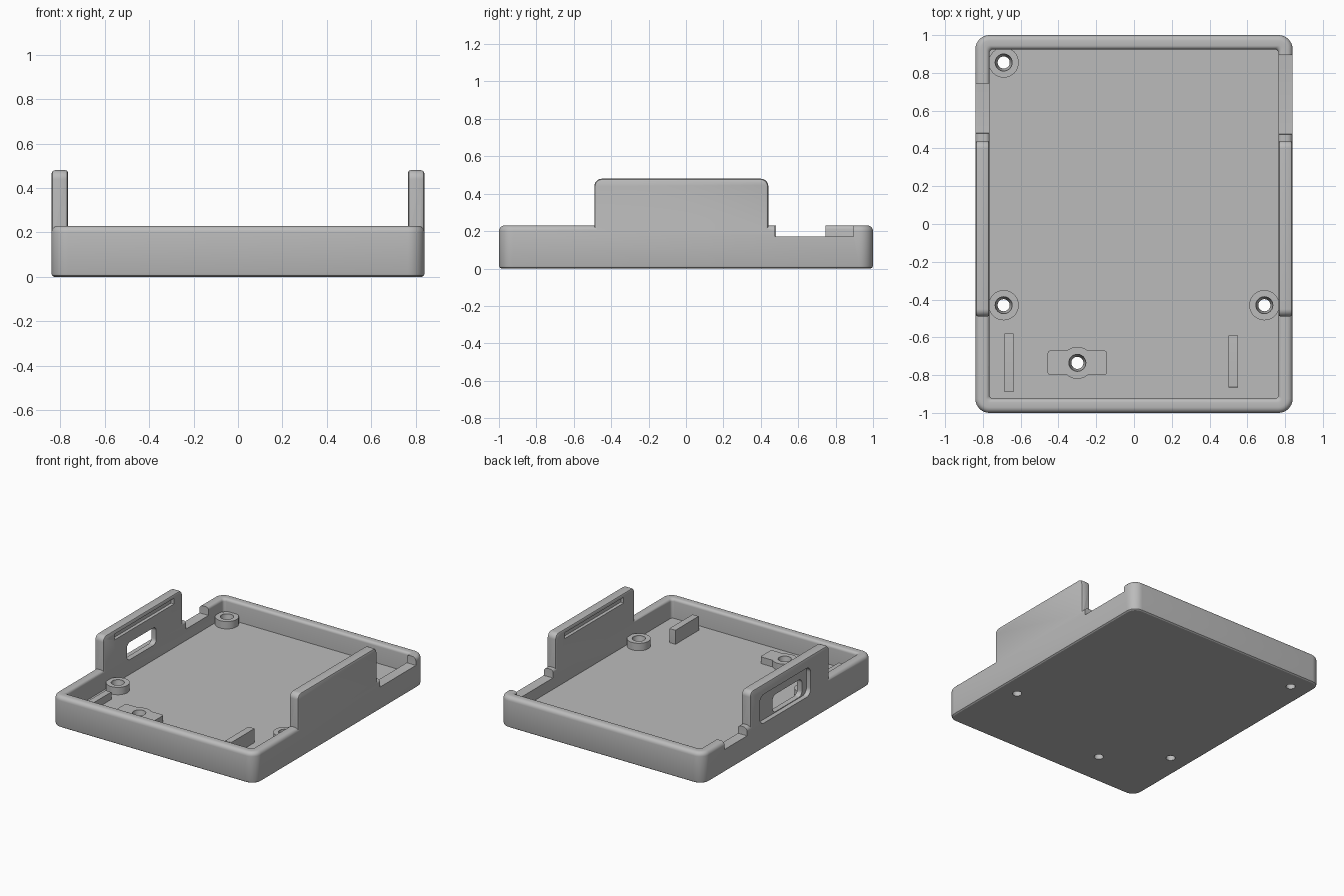
import bpy, bmesh, math

cube = bpy.data.objects.get("Cube")
if cube:
    bpy.data.objects.remove(cube, do_unlink=True)

GREY = (0.5, 0.5, 0.5, 1)
grey = bpy.data.materials.new("plain grey")
grey.use_nodes = True
grey.diffuse_color = GREY
grey.node_tree.nodes["Principled BSDF"].inputs["Base Color"].default_value = GREY


def loop(cx, cy, hx, hy, r, n=8):
    """Outline of a rounded rectangle (a circle when r equals both half sizes)."""
    points = []
    for q, (sx, sy) in enumerate([(1, 1), (-1, 1), (-1, -1), (1, -1)]):
        for i in range(n + 1):
            a = (q + i / n) * math.pi / 2
            points.append((cx + sx * (hx - r) + r * math.cos(a),
                           cy + sy * (hy - r) + r * math.sin(a)))
    return points


def loft(name, centre, half, radius, sections, axis="z", min_r=0.002):
    """Solid skinned through (inset, level) sections of one rounded rectangle."""
    bm = bmesh.new()
    rings = []
    for inset, level in sections:
        pts = loop(*centre, half[0] - inset, half[1] - inset, max(radius - inset, min_r))
        rings.append([bm.verts.new((level, u, v) if axis == "x" else (u, v, level))
                      for u, v in pts])
    for a, b in zip(rings, rings[1:]):
        for i in range(len(a)):
            j = (i + 1) % len(a)
            bm.faces.new((a[i], a[j], b[j], b[i]))
    bm.faces.new(rings[0])
    bm.faces.new(rings[-1])
    bmesh.ops.remove_doubles(bm, verts=bm.verts, dist=1e-5)
    bmesh.ops.recalc_face_normals(bm, faces=bm.faces)
    mesh = bpy.data.meshes.new(name)
    bm.to_mesh(mesh)
    bm.free()
    mesh.materials.append(grey)
    obj = bpy.data.objects.new(name, mesh)
    bpy.context.collection.objects.link(obj)
    return obj


def select(obj):
    bpy.ops.object.select_all(action="DESELECT")
    obj.select_set(True)
    bpy.context.view_layer.objects.active = obj


def combine(obj, other, operation="DIFFERENCE"):
    """Apply a boolean and throw the helper away."""
    other.hide_render = True
    mod = obj.modifiers.new("cut", "BOOLEAN")
    mod.operation, mod.solver, mod.object = operation, "EXACT", other
    select(obj)
    bpy.ops.object.modifier_apply(modifier=mod.name)
    bpy.data.objects.remove(other, do_unlink=True)


def box(name, x, y, z, r=0.002):
    """Block between limits, with corners rounded as seen from the side."""
    return loft(name, (sum(y) / 2, sum(z) / 2), ((y[1] - y[0]) / 2, (z[1] - z[0]) / 2),
                r, [(0, x[0]), (0, x[1])], "x")


def hole(x, y):
    """Cutter for a screw hole that widens towards the top."""
    return loft("hole_cutter", (x, y), (0.045, 0.045), 0.045,
                [(0.013, -0.1), (0.013, 0.09), (0, 0.125), (0, 0.3)])


FLOOR, RIM, WALL = 0.085, 0.23, 0.075
BOSS_TOP = 0.14

# Tray: base edge, outer side, rounded rim, inner side, floor
arc = [i * math.pi / 10 for i in range(6)]
profile = [(0.012, 0), (0.003, 0.006), (0, 0.015)]
profile += [(0.03 * (1 - math.cos(a)), RIM - 0.03 + 0.03 * math.sin(a)) for a in arc]
profile += [(WALL - 0.02 + 0.02 * math.sin(a), RIM - 0.02 + 0.02 * math.cos(a)) for a in arc]
profile += [(WALL, FLOOR)]
tray = loft("tray", (0, 0), (0.84, 1), 0.075, profile, min_r=0.02)

# Notches in the side rims
for x, y in (((0.7, 0.9), (0.475, 0.895)), ((-0.9, -0.7), (0.48, 0.745))):
    combine(tray, box("notch_cutter", x, y, (0.17, 0.4)))

# Raised side walls with softened edges and a groove on the inner face
for s in (1, -1):
    edge = [(0.015, 0.8395), (0.0044, 0.8351), (0, 0.8245),
            (0, 0.776), (0.003, 0.769), (0.01, 0.7655)]
    side = loft("side_wall", (-0.025, 0.29), (0.465, 0.19), 0.04,
                [(i, s * x) for i, x in edge], "x")
    combine(tray, side, "UNION")
    groove = sorted((s * 0.74, s * 0.79))
    combine(tray, box("groove_cutter", groove, (-0.36, 0.34), (0.41, 0.453)))

# Port in the right wall: outer recess with a rounded window
combine(tray, box("recess_cutter", (-0.9, -0.805), (-0.27, 0.33), (0.19, 0.405), 0.05))
combine(tray, box("window_cutter", (-0.9, -0.7), (-0.215, 0.13), (0.195, 0.325), 0.035))

# Screw bosses
for name, x, y in (("back_right_boss", -0.69, 0.855), ("front_right_boss", -0.69, -0.43),
                   ("front_left_boss", 0.69, -0.43)):
    boss = loft(name, (x, y), (0.08, 0.08), 0.08, [(0, FLOOR - 0.02), (0, BOSS_TOP)])
    combine(boss, hole(x, y))
    combine(tray, hole(x, y))

# Winged screw mount
mx, my = -0.3, -0.735
mount = loft("screw_mount", (mx, my), (0.157, 0.065), 0.015,
             [(0, FLOOR - 0.02), (0, BOSS_TOP - 0.005)])
disc = loft("mount_disc", (mx, my), (0.085, 0.085), 0.085,
            [(0, FLOOR - 0.02), (0, BOSS_TOP - 0.005)])
combine(mount, disc, "UNION")
combine(mount, hole(mx, my))
combine(tray, hole(mx, my))

# Support ribs
box("left_rib", (0.5, 0.55), (-0.865, -0.59), (FLOOR - 0.02, 0.19))
box("right_rib", (-0.685, -0.638), (-0.89, -0.58), (FLOOR - 0.02, 0.14))

# Smooth curved surfaces, keep edges crisp
for obj in bpy.context.scene.objects:
    if obj.type == "MESH":
        select(obj)
        bpy.ops.object.shade_smooth_by_angle(angle=math.radians(30))
